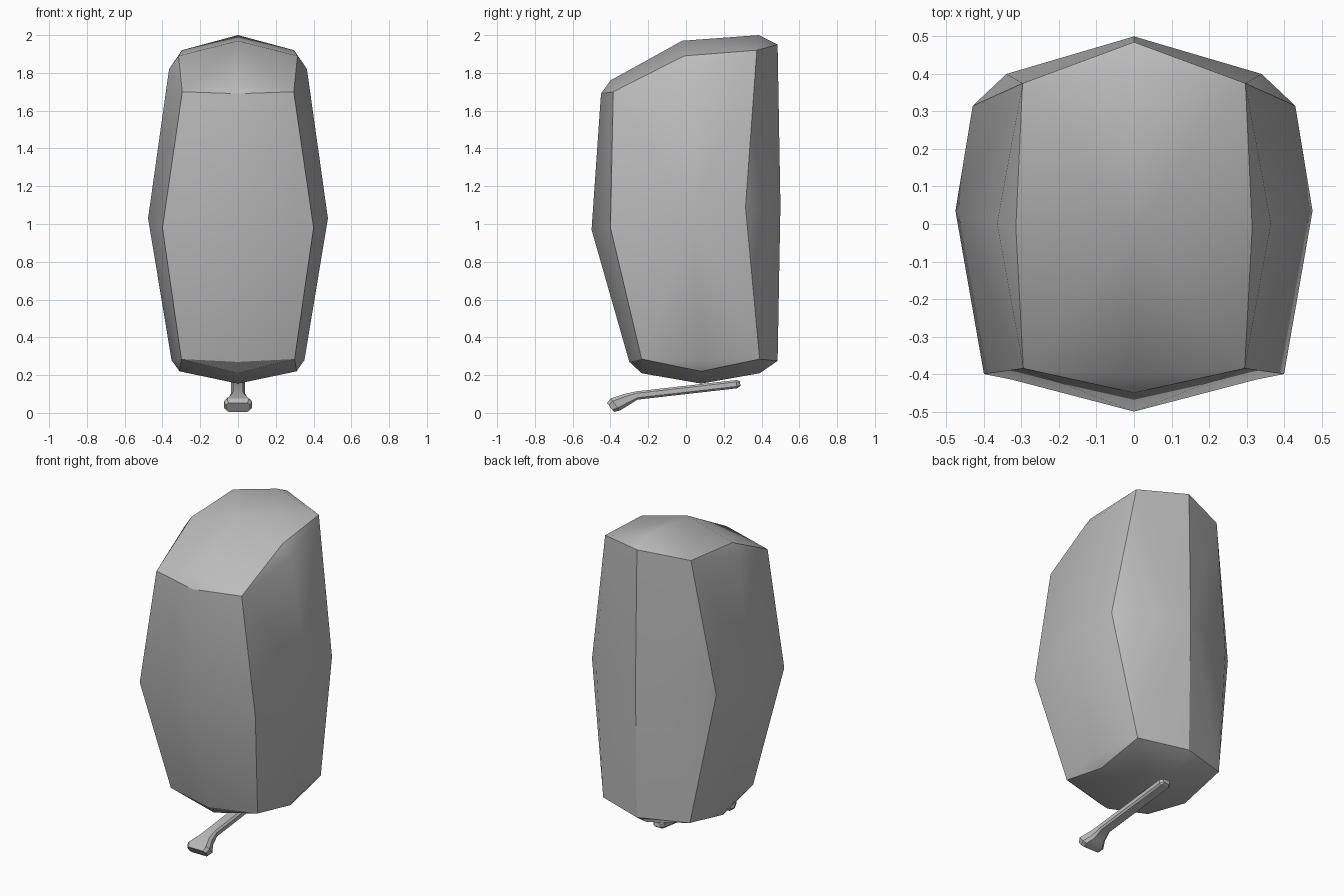
import bpy
import bmesh
from math import radians, sin, cos
from mathutils import Vector

default = bpy.data.objects.get("Cube")
if default:
    bpy.data.objects.remove(default, do_unlink=True)


def make_material(name, rgb):
    mat = bpy.data.materials.new(name)
    mat.use_nodes = True
    color = (*rgb, 1.0)
    mat.diffuse_color = color
    mat.node_tree.nodes["Principled BSDF"].inputs["Base Color"].default_value = color
    return mat


grey = make_material("plain grey", (0.5, 0.5, 0.5))


def finish(bm, name):
    bmesh.ops.recalc_face_normals(bm, faces=bm.faces)
    mesh = bpy.data.meshes.new(name)
    bm.to_mesh(mesh)
    bm.free()
    obj = bpy.data.objects.new(name, mesh)
    bpy.context.collection.objects.link(obj)
    mesh.materials.append(grey)
    bpy.ops.object.select_all(action="DESELECT")
    obj.select_set(True)
    bpy.context.view_layer.objects.active = obj
    return obj


# Bulging body: left half, with four panels wrapped around a side panel.
# Each panel: centre, its side edge, the side panel's facing edge,
# its end towards the previous panel, its end towards the next panel.
PANELS = [
    # front
    [(0, -.5, .97), (.325, -.415, .98), (.40, -.40, .98), (0, -.30, .27), (0, -.45, 1.69)],
    # top
    [(0, -.02, 1.97), (.315, -.01, 1.89), (.365, 0, 1.82), (0, -.40, 1.76), (0, .385, 2)],
    # back
    [(0, .5, 1.1), (.34, .40, 1.09), (.43, .315, 1.09), (0, .485, 1.95), (0, .485, .275)],
    # bottom
    [(0, .08, .155), (.31, .08, .22), (.352, .08, .28), (0, .39, .21), (0, -.235, .21)],
]
# Corner following each panel
CORNERS = [(.295, -.385, 1.70), (.297, .375, 1.92), (.30, .39, .285), (.30, -.235, .285)]

bm = bmesh.new()
side = bm.verts.new((.476, .035, 1.03))
panels = [[bm.verts.new(p) for p in panel] for panel in PANELS]
corners = [bm.verts.new(p) for p in CORNERS]
for i, (centre, edge, side_edge, start, end) in enumerate(panels):
    before, after = corners[i - 1], corners[i]
    following = panels[(i + 1) % 4]
    for face in (
        (centre, start, before, edge), (centre, edge, after, end),   # panel
        (edge, before, side_edge), (edge, side_edge, after),         # side bevel
        (end, after, following[3]),                                  # bevel to next panel
        (side, side_edge, after, following[2]),                      # side panel
    ):
        bm.faces.new(face)
body = finish(bm, "body")
mirror = body.modifiers.new("Mirror", "MIRROR")
mirror.use_clip = True
bpy.ops.object.modifier_apply(modifier="Mirror")
bpy.ops.object.shade_smooth_by_angle(angle=radians(30))

# Lever under the body: chamfered bar widening into a paddle.
# Stations: y, z, half width, half height, tilt
STATIONS = [
    (.287, .155, .022, .013, 6), (.268, .152, .036, .022, 6),
    (-.26, .092, .036, .022, 8), (-.32, .068, .048, .033, 18),
    (-.375, .044, .075, .04, 38), (-.4, .029, .064, .03, 38),
]
bm = bmesh.new()
rings = []
for y, z, w, h, tilt in STATIONS:
    up = Vector((0, -sin(radians(tilt)), cos(radians(tilt))))
    c = h * .45
    outline = []
    for sx, sz in ((1, 1), (-1, 1), (-1, -1), (1, -1)):
        pair = [(sx * w, sz * (h - c)), (sx * (w - c), sz * h)]
        outline += pair if sx * sz > 0 else pair[::-1]
    rings.append([bm.verts.new(Vector((a, y, z)) + up * b) for a, b in outline])
for one, two in zip(rings, rings[1:]):
    for k in range(8):
        bm.faces.new((one[k - 1], one[k], two[k], two[k - 1]))
bm.faces.new(rings[0])
bm.faces.new(rings[-1])
finish(bm, "lever")
bpy.ops.object.shade_smooth_by_angle(angle=radians(30))
